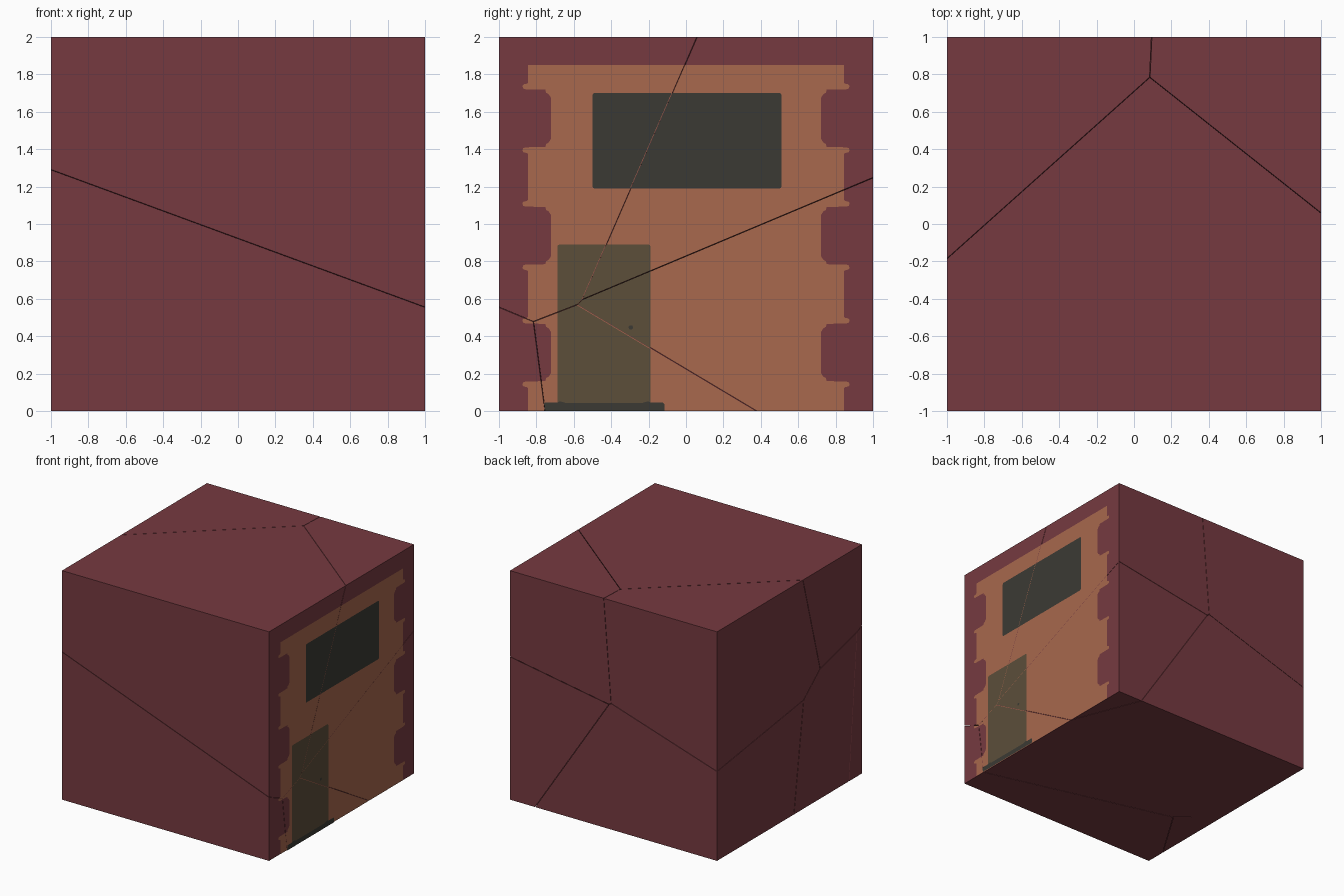
import bpy, bmesh, math
from mathutils import Vector

if "Cube" in bpy.data.objects:
    bpy.data.objects.remove(bpy.data.objects["Cube"])

GAP = 0.0015   # half width of the cracks


def material(name, hex_rgb):
    def lin(c):
        c /= 255
        return c / 12.92 if c <= 0.04045 else ((c + 0.055) / 1.055) ** 2.4
    m = bpy.data.materials.new(name)
    m.diffuse_color = [lin((hex_rgb >> s) & 255) for s in (16, 8, 0)] + [1]
    m.use_nodes = True
    m.node_tree.nodes["Principled BSDF"].inputs["Base Color"].default_value = m.diffuse_color
    return m


MAROON = material("maroon_wall", 0x763A40)
ORANGE = material("orange_brick", 0xA8684D)
DARK = material("dark_slate", 0x3B3A34)
BROWN = material("brown_door", 0x5C4E3A)

# The block is cracked into cells, each the region nearest to its seed
SEEDS = {
    "upper_front": Vector((0.189, -0.217, 2.334)),
    "lower_front": Vector((-0.826, -1.369, -0.427)),
    "upper_right": Vector((1.117, 0.954, 1.824)),
    "lower_right": Vector((1.278, 1.355, 0.868)),
    "lower_middle": Vector((-0.273, 0.747, -0.152)),
    "upper_left": Vector((-0.943, 1.049, 1.987)),
    "lower_left": Vector((-1.600, -0.895, -0.385)),
}


def clip_to_cell(bm, key, fill):
    seed = SEEDS[key]
    for other_key, other in SEEDS.items():
        if other_key == key or not bm.verts:
            continue
        n = (other - seed).normalized()
        geom = bm.verts[:] + bm.edges[:] + bm.faces[:]
        res = bmesh.ops.bisect_plane(bm, geom=geom, dist=1e-6,
                                     plane_co=(seed + other) / 2 - n * GAP,
                                     plane_no=n, clear_outer=True)
        cut = [e for e in res["geom_cut"] if isinstance(e, bmesh.types.BMEdge)]
        if fill and cut:
            bmesh.ops.holes_fill(bm, edges=cut, sides=0)


def add_object(name, bm, mat):
    me = bpy.data.meshes.new(name)
    bm.to_mesh(me)
    bm.free()
    me.materials.append(mat)
    ob = bpy.data.objects.new(name, me)
    bpy.context.collection.objects.link(ob)
    return ob


# Solid wall chunks
for key in SEEDS:
    bm = bmesh.new()
    bmesh.ops.create_cube(bm, size=2)
    bmesh.ops.translate(bm, vec=(0, 0, 1), verts=bm.verts)
    clip_to_cell(bm, key, True)
    bmesh.ops.recalc_face_normals(bm, faces=bm.faces)
    add_object(key + "_chunk", bm, MAROON)


def painted_sheet(name, outline, layer, mat):
    """Flat painted shape on the right side, cracked along with the block."""
    total = bmesh.new()
    for key in SEEDS:
        bm = bmesh.new()
        face = bm.faces.new([bm.verts.new((1 + layer * 0.0025, y, z)) for y, z in outline])
        face.normal_update()
        if face.normal.x < 0:
            face.normal_flip()
        bmesh.ops.triangulate(bm, faces=bm.faces[:])
        clip_to_cell(bm, key, False)
        tmp = bpy.data.meshes.new("tmp")
        bm.to_mesh(tmp)
        bm.free()
        total.from_mesh(tmp)
        bpy.data.meshes.remove(tmp)
    add_object(name, total, mat)


def rounded_rect(y0, y1, z0, z1, r):
    pts = []
    for cy, cz, a0 in ((y1 - r, z1 - r, 0), (y0 + r, z1 - r, 90),
                       (y0 + r, z0 + r, 180), (y1 - r, z0 + r, 270)):
        for a in (0, 45, 90):
            t = math.radians(a0 + a)
            pts.append((cy + r * math.cos(t), cz + r * math.sin(t)))
    return pts


# Facade: straight top, with a repeated notch down both edges
NOTCH = [(0.845, 0.035), (0.852, 0.030), (0.868, 0.027), (0.875, 0.018),
         (0.870, 0.004), (0.857, 0.0), (0.752, -0.002), (0.748, -0.018),
         (0.734, -0.026), (0.722, -0.045)]
half = [(0.845, 1.85)]
for middle in (1.565, 0.938, 0.313):
    half += [(y, middle + 0.155 + dz) for y, dz in NOTCH]
    half += [(y, middle - 0.155 - dz) for y, dz in reversed(NOTCH)]
half.append((0.845, 0.001))
painted_sheet("facade", half + [(-y, z) for y, z in reversed(half)], 1, ORANGE)

# Window, door, doorstep and knob
painted_sheet("window", rounded_rect(-0.5, 0.51, 1.19, 1.70, 0.01), 2, DARK)
painted_sheet("door", rounded_rect(-0.688, -0.19, 0.02, 0.89, 0.01), 2, BROWN)
step = [(0.322, 0.001), (0.322, 0.038), (0.314, 0.045), (0.25, 0.045),
        (0.235, 0.052), (0.20, 0.042)]
painted_sheet("doorstep", [(y - 0.438, z) for y, z in step]
              + [(-y - 0.438, z) for y, z in reversed(step)], 3, DARK)
painted_sheet("door_knob", rounded_rect(-0.307, -0.283, 0.436, 0.458, 0.009), 3, DARK)
